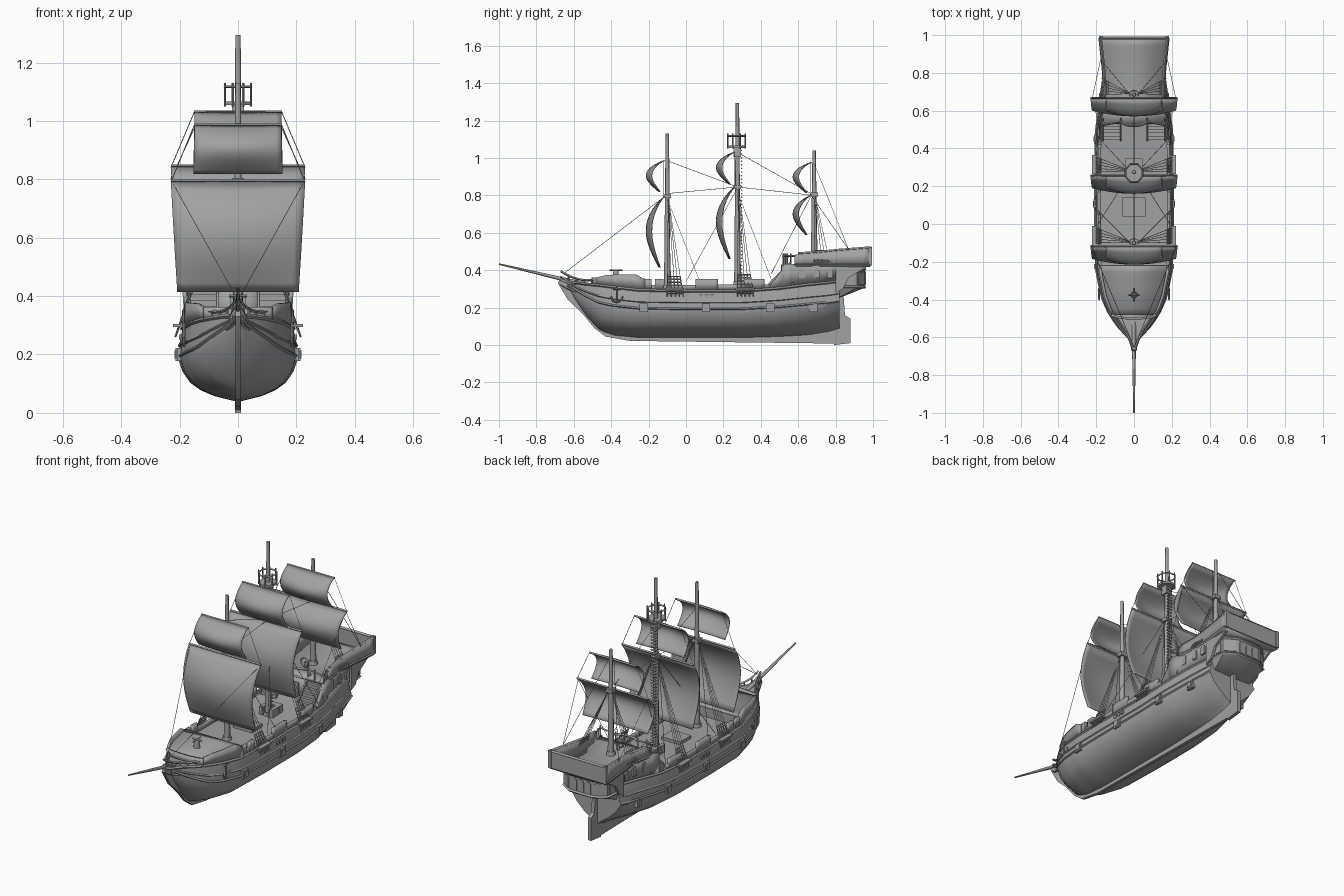
import bpy, bmesh
from math import sin, cos, pi
from mathutils import Vector

cube = bpy.data.objects.get("Cube")
if cube:
    bpy.data.objects.remove(cube)

mat = bpy.data.materials.new("weathered_grey")
mat.use_nodes = True
GREY = (0.36, 0.36, 0.36, 1)
mat.diffuse_color = GREY
mat.node_tree.nodes["Principled BSDF"].inputs["Base Color"].default_value = GREY


def finish(o, angle=0.6):
    o.data.materials.clear()
    o.data.materials.append(mat)
    bpy.ops.object.select_all(action='DESELECT')
    o.select_set(True)
    bpy.context.view_layer.objects.active = o
    bpy.ops.object.shade_smooth_by_angle(angle=angle)
    return o


def mesh(name, verts, faces, thick=0, angle=0.6):
    me = bpy.data.meshes.new(name)
    me.from_pydata([tuple(v) for v in verts], [], faces)
    bm = bmesh.new()
    bm.from_mesh(me)
    bmesh.ops.remove_doubles(bm, verts=bm.verts, dist=0.0002)
    bmesh.ops.recalc_face_normals(bm, faces=bm.faces)
    bm.to_mesh(me)
    bm.free()
    o = bpy.data.objects.new(name, me)
    bpy.context.collection.objects.link(o)
    if thick:
        mod = o.modifiers.new("thickness", 'SOLIDIFY')
        mod.thickness, mod.offset = thick, 0
    return finish(o, angle)


def grid(name, rows, thick=0, caps=False):
    n = len(rows[0])
    faces = [(i*n+j, i*n+j+1, (i+1)*n+j+1, (i+1)*n+j)
             for i in range(len(rows)-1) for j in range(n-1)]
    if caps:
        faces += [tuple(range(n)), tuple(range((len(rows)-1)*n, len(rows)*n))]
    return mesh(name, [p for r in rows for p in r], faces, thick)


def prism(name, outline, depth):
    """Extrude a closed outline of points along the depth vector."""
    n, d = len(outline), Vector(depth)
    a = [Vector(p) - d/2 for p in outline]
    sides = [(i, (i+1) % n, n+(i+1) % n, n+i) for i in range(n)]
    return mesh(name, a + [p+d for p in a],
                [tuple(range(n)), tuple(range(n, 2*n))] + sides, angle=0.4)


def box(name, c, size):
    x, y, z = (v/2 for v in size)
    pts = [(c[0]+i*x, c[1]+j*y, c[2]) for i, j in ((-1, -1), (1, -1), (1, 1), (-1, 1))]
    return prism(name, pts, (0, 0, 2*z))


def tubes(name, paths, r, r_end=None, res=0):
    cu = bpy.data.curves.new(name, 'CURVE')
    cu.dimensions, cu.bevel_depth, cu.bevel_resolution, cu.use_fill_caps = '3D', r, res, True
    for path in paths:
        sp = cu.splines.new('POLY')
        sp.points.add(len(path)-1)
        for i, p in enumerate(path):
            sp.points[i].co = (*p, 1)
            sp.points[i].radius = 1 + ((r_end or r)/r-1)*i/(len(path)-1)
    o = bpy.data.objects.new(name, cu)
    bpy.context.collection.objects.link(o)
    bpy.ops.object.select_all(action='DESELECT')
    o.select_set(True)
    bpy.context.view_layer.objects.active = o
    bpy.ops.object.convert(target='MESH')
    return finish(bpy.context.view_layer.objects.active, 0.9)


def interp(table, y):
    if y <= table[0][0]:
        return table[0][1:]
    for a, b in zip(table, table[1:]):
        if y <= b[0]:
            t = (y-a[0])/(b[0]-a[0])
            return [p+(q-p)*t for p, q in zip(a[1:], b[1:])]
    return table[-1][1:]


def span(a, b, n):
    return [a+(b-a)*i/n for i in range(n+1)]


# Hull: stations are y, half width, bottom, deck edge, sharpness
STATIONS = [(-.62, .012, .29, .335, 1), (-.58, .05, .22, .335, 1.1), (-.53, .095, .15, .33, 1.2),
            (-.46, .14, .075, .325, 1.2), (-.38, .173, .05, .315, 1.2), (-.25, .198, .04, .30, 1),
            (0, .205, .04, .295, 1), (.3, .205, .04, .295, 1), (.5, .2, .045, .31, 1.1),
            (.65, .18, .05, .33, 1.5), (.76, .165, .06, .34, 2.2), (.82, .155, .07, .35, 3)]
SECTION = [(0, .05), (.07, .4), (.15, .63), (.25, .8), (.4, .93), (.57, 1), (.8, .97), (1, .92)]


def hull(y, t, out=0, s=1):
    w, zb, zt, p = interp(STATIONS, y)
    return (s*(w*interp(SECTION, t)[0]**p+out), y, zb+(zt-zb)*t)


def hull_at_z(y, z, out, s):
    w, zb, zt, p = interp(STATIONS, y)
    return hull(y, (z-zb)/(zt-zb), out, s)


TS = [0, .035, .07, .15, .25, .32, .4, .48, .57, .7, .8, .9, 1]
rows = [[hull(y, t, 0, -1) for t in reversed(TS)] + [hull(y, t) for t in TS]
        for y in span(-.62, .82, 48)]
grid("hull", rows, caps=True)
grid("main_deck", [[hull(y, 1, 0, -1), hull(y, 1)] for y in span(-.62, .82, 24)])
for k, (t, r) in enumerate([(.6, .006), (.74, .005), (.97, .007)]):
    tubes("wale_%d" % k, [[hull(y, t, .001, s) for y in span(-.61, .82, 40)] for s in (-1, 1)], r)

# Keel, stem and rudder
KEEL = [(-.67, .37), (-.685, .33), (-.63, .24), (-.555, .17), (-.49, .09), (-.43, .045), (-.3, .022),
        (.79, .008), (.81, .1), (.5, .07), (-.35, .07), (-.5, .2), (-.58, .33)]
prism("keel_and_stem", [(0, *p) for p in KEEL], (.018, 0, 0))
prism("rudder", [(0, *p) for p in [(.79, 0), (.88, .01), (.88, .14), (.85, .16), (.84, .3), (.81, .3)]],
      (.02, 0, 0))

# Gun ports, channels and anchors on both sides
for s in (-1, 1):
    for y in (-.225, .107, .45, .68):
        x = hull_at_z(y, .2, 0, s)[0]
        box("gun_port_frame", (x, y, .2), (.02, .045, .045))
        box("gun_port_lid", (x+s*.01, y, .2), (.008, .028, .028))
    for y in (.08, .11, .14):
        box("side_vent", (hull_at_z(y, .26, 0, s)[0], y, .26), (.014, .018, .018))
    for y in (-.06, .315):
        box("channel", (s*.205, y, .3), (.035, .1, .01))
    x = s*.185
    tubes("anchor", [[(x, -.37, .23), (x, -.37, .31)], [(x, -.39, .30), (x, -.35, .30)],
                     [(x, -.37+.03*cos(a), .26+.03*sin(a)) for a in span(pi, 2*pi, 8)]], .005)

# Bulwarks with raised sections
def wall(name, profile, s, thick=.012):
    ys = sorted(set([p[0] for p in profile] + span(profile[0][0], profile[-1][0], 8)))
    lo = [Vector(hull(y, 1, -.004, s)) for y in ys]
    hi = [Vector((p.x, p.y, interp(profile, p.y)[0])) for p in lo]
    grid(name, [lo, hi], thick)


for s in (-1, 1):
    wall("waist_rail", [(-.23, .32), (.48, .325)], s)
    for a, b in ((-.22, -.185), (-.165, -.12), (.05, .17), (.31, .42)):
        wall("raised_bulwark", [(a, .352), (b, .352)], s, .016)
    wall("forecastle_side", [(-.48, .36), (-.42, .375), (-.27, .378), (-.22, .35)], s, .014)
    wall("castle_ramp", [(.45, .32), (.52, .41), (.58, .42)], s, .014)

# Forecastle with deck, curved front wall and capstan
grid("forecastle_deck", [[(*hull(y, 1, -.004, s)[:2], .35) for s in (-1, 1)] for y in span(-.48, -.22, 8)], .01)
w0 = hull(-.48, 1)[0]
front = [(w0*cos(a), -.48-.02*sin(a)) for a in span(0, pi, 10)]
grid("forecastle_front", [[(x, y, z) for x, y in front] for z in (.32, .362)], .012)
box("forecastle_bulkhead", (0, -.222, .325), (.34, .012, .055))
tubes("capstan", [[(0, -.375, .35), (0, -.375, .4)]], .018, .014, 3)
tubes("capstan_bars", [[(-.03, -.375, .4), (.03, -.375, .4)], [(0, -.41, .4), (0, -.34, .4)]], .005)

# Beakhead and bowsprit
grid("beak_deck", [[(-w, y, z), (w, y, z)] for w, y, z in
                   [(.11, -.47, .325), (.065, -.53, .315), (.035, -.59, .32), (.01, -.67, .35)]], .012)
rails = [[(s*(.115*(1-t)**1.5+.008), -.46-.21*t, z-.1*t*(1-t)+.04*t) for t in span(0, 1, 10)]
         for s in (-1, 1) for z in (.355, .325, .285)]
tubes("beak_rails", rails, .006)
tubes("beak_stanchions", [[rails[k][i], rails[k+2][i]] for k in (0, 3) for i in (2, 4, 6, 8)], .005)
tubes("bowsprit", [[(0, -.46, .305), (0, -1, .433)]], .014, .004, 2)

# Sterncastle: flared walls, deck and stern overhang
CASTLE = [(.52, .185, .46), (.6, .165, .488), (.7, .153, .495), (.82, .16, .507), (.99, .178, .52)]
ys = span(.58, .985, 10)
for s in (-1, 1):
    grid("castle_rail_wall", [[(s*interp(CASTLE, y)[0], y, z or interp(CASTLE, y)[1]) for y in ys]
                              for z in (.42, 0)], .012)
    tubes("castle_cap", [[(s*w, y, z) for y, w, z in CASTLE[1:]]], .008)
    tubes("castle_moulding", [[(s*(interp(CASTLE, y)[0]+.004), y, .43) for y in ys]], .007)
    low = span(.51, .82, 6)
    grid("castle_side", [[hull(y, 1, -.003, s) for y in low],
                         [(s*interp(CASTLE, y)[0], y, .43) for y in low]], .012)
    box("corner_post", (s*.175, .985, .475), (.02, .02, .1))
    prism("stern_bracket", [(s*.158, *p) for p in [(.80, .28), (.84, .3), (.87, .36), (.97, .42), (.8, .43)]],
          (.014, 0, 0))
    tubes("front_balustrade", [[(s*.184, .52, .475), (s*.165, .6, .475)], [(s*.184, .52, .475), (s*.07, .54, .475)]]
          + [[(s*x, y, .42), (s*x, y, .49)] for x, y in ((.184, .52), (.17, .56), (.12, .53), (.07, .54))], .005)
    for i in range(6):
        box("stair_step", (s*.118, .545-.018*i, .415-.02*i), (.09, .02, .02))
    for x in (.07, .166):
        prism("stair_side", [(s*x, *p) for p in [(.56, .42), (.56, .45), (.44, .33), (.44, .3)]], (.008, 0, 0))
castle_deck = [(.53, .18)] + [(y, interp(CASTLE, y)[0]) for y in ys]
grid("castle_deck", [[(-w, y, .425), (w, y, .425)] for y, w in castle_deck], .016)
box("castle_bulkhead", (0, .565, .365), (.35, .012, .12))
box("stern_rail_wall", (0, .985, .472), (.35, .012, .095))
tubes("stern_cap", [[(-.18, .985, .52), (.18, .985, .52)]], .008)
tubes("curved_balcony", [[(.07*cos(a), .55-.03*sin(a), z) for a in span(0, pi, 10)] for z in (.425, .475)], .007)
grid("balcony_front", [[(.07*cos(a), .55-.03*sin(a), z) for a in span(0, pi, 10)] for z in (.3, .43)], .006)
box("castle_door", (0, .518, .35), (.05, .008, .09))

# Stern gallery bay with arched windows
BAY = [(-.15, .8), (-.14, .915), (-.075, .957), (.075, .957), (.14, .915), (.15, .8)]
grid("stern_bay", [[(x*k, .8+(y-.8)*k2, z) for x, y in BAY]
                   for z, k, k2 in ((.25, .85, .1), (.3, .97, .9), (.31, 1, 1), (.43, 1, 1))], caps=True)
for z in (.31, .405):
    tubes("bay_moulding", [[(x, y, z) for x, y in BAY]], .008)


def arch(name, c, u, w, h):
    c, u, up = Vector(c), Vector(u).normalized(), Vector((0, 0, 1))
    pts = [c-u*w/2-up*h/2, c+u*w/2-up*h/2]
    pts += [c+u*(w/2*cos(a))+up*(h/2-w/2+w/2*sin(a)) for a in span(0, pi, 8)]
    prism(name, pts, u.cross(up)*.009)


for a, b in zip(BAY, BAY[1:]):
    a, b = Vector((*a, .357)), Vector((*b, .357))
    for t in ((.2, .5, .8) if abs(a.y-b.y) < .01 else (.3, .72)):
        arch("gallery_window", a.lerp(b, t), b-a, .034, .07)
for s in (-1, 1):
    for y in (.62, .7, .77):
        arch("side_window", (s*.166 if y < .65 else s*.16, y, .385), (0, 1, 0), .03, .055)

# Masts, yards and bellied sails: mast y, top, lower sail top/foot, topsail top/foot
MASTS = {"fore": (-.1, 1.13, .79, .415, .985, .82), "main": (.275, 1.295, .84, .46, 1.03, .86),
         "mizzen": (.685, 1.04, .80, .59, .975, .815)}


def sail(name, y, zt, zb, wt, wb):
    rows = []
    for v in span(0, 1, 12):
        w, belly = wt+(wb-wt)*v, sin(pi*v**.85)
        rows.append([(u*w, y-.02-.018*v-.055*belly-.033*(1-u*u)*(belly*.8+.2*v), zt+(zb-zt)*v)
                     for u in span(-1, 1, 16)])
    grid(name, rows, .005)


for n, (y, top, lt, lb, tt, tb) in MASTS.items():
    base = .42 if n == "mizzen" else .28
    tubes(n + "_mast", [[(0, y, base), (0, y, top)]], .018, .009, 2)
    tubes(n + "_mast_foot", [[(0, y, base), (0, y, base+.035)]], .028, .022, 2)
    box(n + "_mast_cap", (0, y, lt+.005), (.04, .04, .02))
    sail(n + "_lower_sail", y, lt, lb, .23, .208)
    sail(n + "_topsail", y, tt, tb, .148, .152)
    tubes(n + "_yards", [[(-w, y-.018, z), (w, y-.018, z)] for z, w in ((lt+.005, .23), (tt, .15))], .006)
    ropes = [[(s*.23, y-.018, lt), (s*.15, y-.018, tt)] for s in (-1, 1)]
    ratlines = []
    for s in (-1, 1):
        x, z0 = (.17, .43) if n == "mizzen" else (.215, .26)
        shrouds = [(Vector((s*x, y+.085*k, z0)), Vector((s*.012, y+.005, lt))) for k in span(0, 1, 4)]
        ropes += shrouds
        ratlines += [[a.lerp(b, t) for a, b in shrouds] for t in span(.03, .2, 6)]
        ratlines += [[a, a.lerp(b, .2)] for a, b in shrouds]
    tubes(n + "_shrouds", ropes, .0014)
    tubes(n + "_ratlines", ratlines, .0035)

# Crow's nest and mast ladder
ring = [(.048*cos(a), .27+.052*sin(a)) for a in span(pi/8, 2*pi+pi/8, 8)]
prism("nest_floor", [(x, y, 1.06) for x, y in ring[:-1]], (0, 0, .012))
tubes("nest_rail", [[(x, y, 1.117) for x, y in ring]], .005)
tubes("nest_posts", [[(x, y, 1.05), (x, y, 1.13)] for x, y in ring[:-1]], .004)
box("nest_collar", (0, .275, 1.03), (.04, .04, .05))
tubes("mast_ladder", [[(-.016, .297, z), (.016, .297, z)] for z in span(.31, 1.04, 38)], .005)

# Stays between masts, bowsprit and rails
stays = [[(0, -.1, .985), (0, .275, .845)], [(0, -.1, .81), (0, .275, .845)],
         [(0, .275, .845), (0, .685, .80)], [(0, .275, 1.03), (0, .685, .80)]]
for s in (-1, 1):
    stays += [[(s*.225, -.12, .79), (0, -.65, .385)], [(s*.02, -.1, .78), (s*.19, .07, .35)],
              [(s*.02, .27, .83), (s*.19, .0, .34)], [(s*.02, .275, .82), (s*.19, .46, .34)],
              [(s*.22, .67, .80), (s*.17, .455, .38)], [(s*.22, .67, .80), (s*.177, .87, .51)],
              [(s*.02, .685, .97), (s*.177, .87, .51)]]
tubes("stays", stays, .0014)

# Deck fittings
box("main_hatch", (0, .09, .302), (.12, .1, .02))
box("pump_stand", (0, .33, .315), (.09, .035, .05))
for s in (-1, 1):
    box("pump_arm", (s*.034, .29, .315), (.02, .07, .05))
tubes("helm_post", [[(0, .62, .43), (0, .62, .47)]], .01)
tubes("helm_wheel", [[(.025*cos(a), .61, .47+.025*sin(a)) for a in span(0, 2*pi, 14)]], .004)
